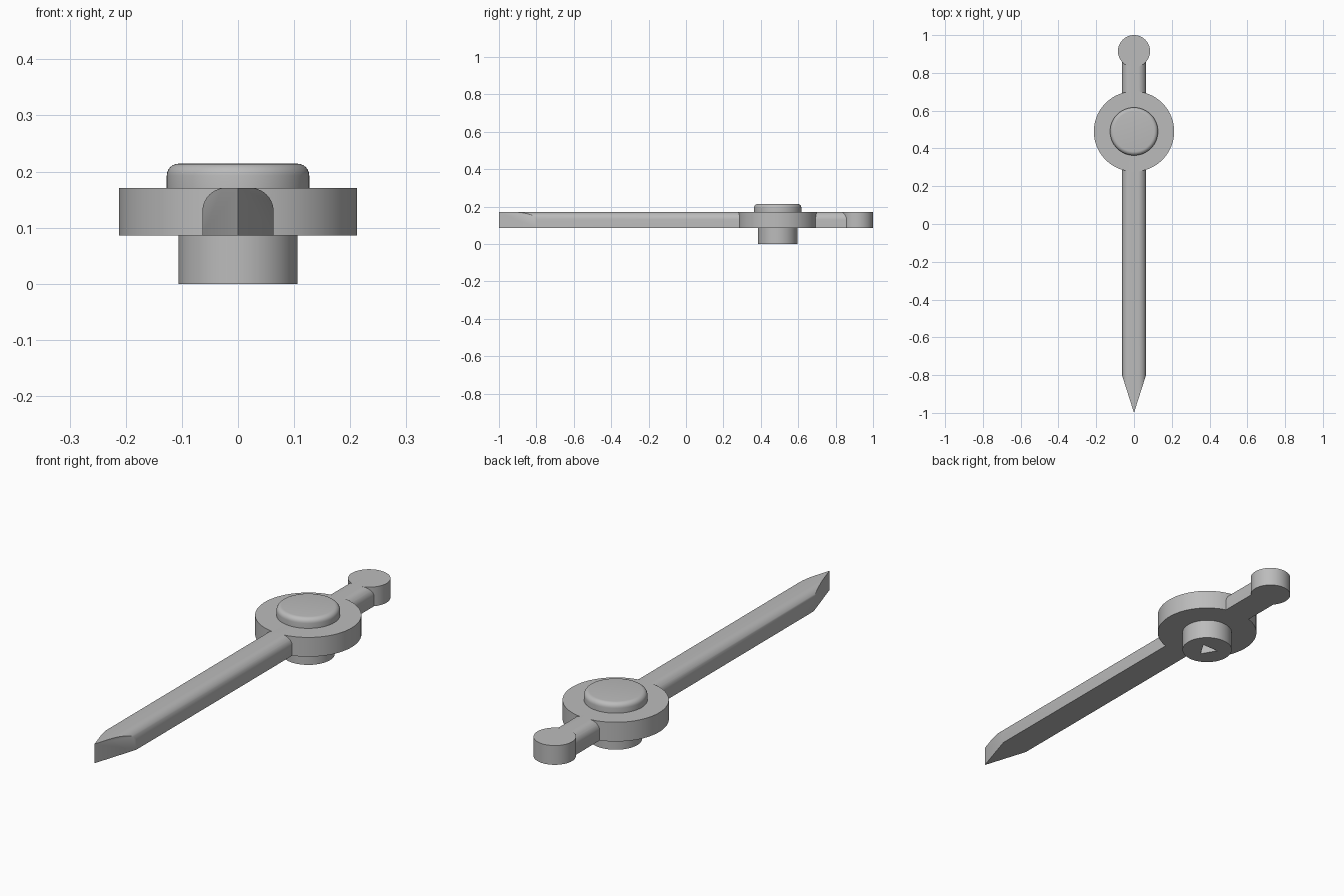
import bpy, bmesh, math
from mathutils import Vector

if "Cube" in bpy.data.objects:
    bpy.data.objects.remove(bpy.data.objects["Cube"])

HUB_Y, KNOB_Y = 0.49, 0.915
LOW, TOP = 0.086, 0.171          # underside and top of the pointer body
HALF_W, ROUND = 0.0635, 0.042    # bar half width and top edge radius

grey = bpy.data.materials.new("plain grey")
grey.diffuse_color = (0.50, 0.50, 0.50, 1)
grey.use_nodes = True
grey.node_tree.nodes["Principled BSDF"].inputs["Base Color"].default_value = grey.diffuse_color


def make(name, bm):
    bmesh.ops.recalc_face_normals(bm, faces=bm.faces)
    mesh = bpy.data.meshes.new(name)
    bm.to_mesh(mesh)
    bm.free()
    mesh.materials.append(grey)
    obj = bpy.data.objects.new(name, mesh)
    bpy.context.collection.objects.link(obj)
    return obj


def extrude(name, points, offset):
    bm = bmesh.new()
    face = bm.faces.new([bm.verts.new(p) for p in points])
    out = bmesh.ops.extrude_face_region(bm, geom=[face])
    verts = [v for v in out["geom"] if isinstance(v, bmesh.types.BMVert)]
    bmesh.ops.translate(bm, verts=verts, vec=offset)
    return make(name, bm)


def disc(name, radius, y, z0, z1, sides=64, turn=0.0):
    pts = []
    for i in range(sides):
        a = turn + math.tau * i / sides
        pts.append((radius * math.cos(a), y + radius * math.sin(a), z0))
    return extrude(name, pts, (0, 0, z1 - z0))


def boolean(obj, other, operation):
    mod = obj.modifiers.new(operation.lower(), "BOOLEAN")
    mod.operation, mod.solver, mod.object = operation, "EXACT", other
    bpy.context.view_layer.objects.active = obj
    bpy.ops.object.modifier_apply(modifier=mod.name)
    bpy.data.objects.remove(other)


# Bar with rounded top edges, running from the tip to the knob
section = [(-HALF_W, LOW), (HALF_W, LOW)]
for side in (1, -1):
    for i in range(11):
        a = math.radians(9 * i) if side == 1 else math.radians(90 + 9 * i)
        section.append((side * (HALF_W - ROUND) + ROUND * math.cos(a),
                        TOP - ROUND + ROUND * math.sin(a)))
bar = extrude("pointer_body", [(x, -1.05, z) for x, z in section],
              (0, KNOB_Y + 1.05, 0))

# Sharpen the tip with two upright cuts
bm = bmesh.new()
bm.from_mesh(bar.data)
for side in (1, -1):
    normal = Vector((side * 0.20, -HALF_W, 0)).normalized()
    cut = bmesh.ops.bisect_plane(
        bm, geom=bm.verts[:] + bm.edges[:] + bm.faces[:], dist=1e-6,
        plane_co=(0, -1, 0), plane_no=normal, clear_outer=True)
    rim = [e for e in cut["geom_cut"] if isinstance(e, bmesh.types.BMEdge)]
    bmesh.ops.holes_fill(bm, edges=rim, sides=0)
bmesh.ops.recalc_face_normals(bm, faces=bm.faces)
bm.to_mesh(bar.data)
bm.free()

# Ring around the pivot and round end knob, merged into the bar
boolean(bar, disc("hub_ring", 0.2125, HUB_Y, LOW, TOP, 96), "UNION")
boolean(bar, disc("end_knob", 0.085, KNOB_Y, LOW, TOP), "UNION")

# Button cap with rounded upper rim
cap = disc("hub_cap", 0.127, HUB_Y, TOP, 0.214)
weight = cap.data.attributes.new("bevel_weight_edge", "FLOAT", "EDGE")
for e in cap.data.edges:
    if all(cap.data.vertices[v].co.z > 0.2 for v in e.vertices):
        weight.data[e.index].value = 1.0
bev = cap.modifiers.new("rim", "BEVEL")
bev.width, bev.segments, bev.limit_method = 0.021, 6, "WEIGHT"
bpy.context.view_layer.objects.active = cap
bpy.ops.object.modifier_apply(modifier="rim")

# Shaft below the hub with a triangular socket
shaft = disc("shaft", 0.106, HUB_Y, 0, LOW)
boolean(shaft, disc("socket_cutter", 0.045, HUB_Y, -0.02, 0.08, 3, -math.pi / 2),
        "DIFFERENCE")

# Smooth curved walls, keep edges sharp
for obj in (bar, cap, shaft):
    bpy.ops.object.select_all(action="DESELECT")
    obj.select_set(True)
    bpy.context.view_layer.objects.active = obj
    bpy.ops.object.shade_smooth_by_angle(angle=math.radians(30))
